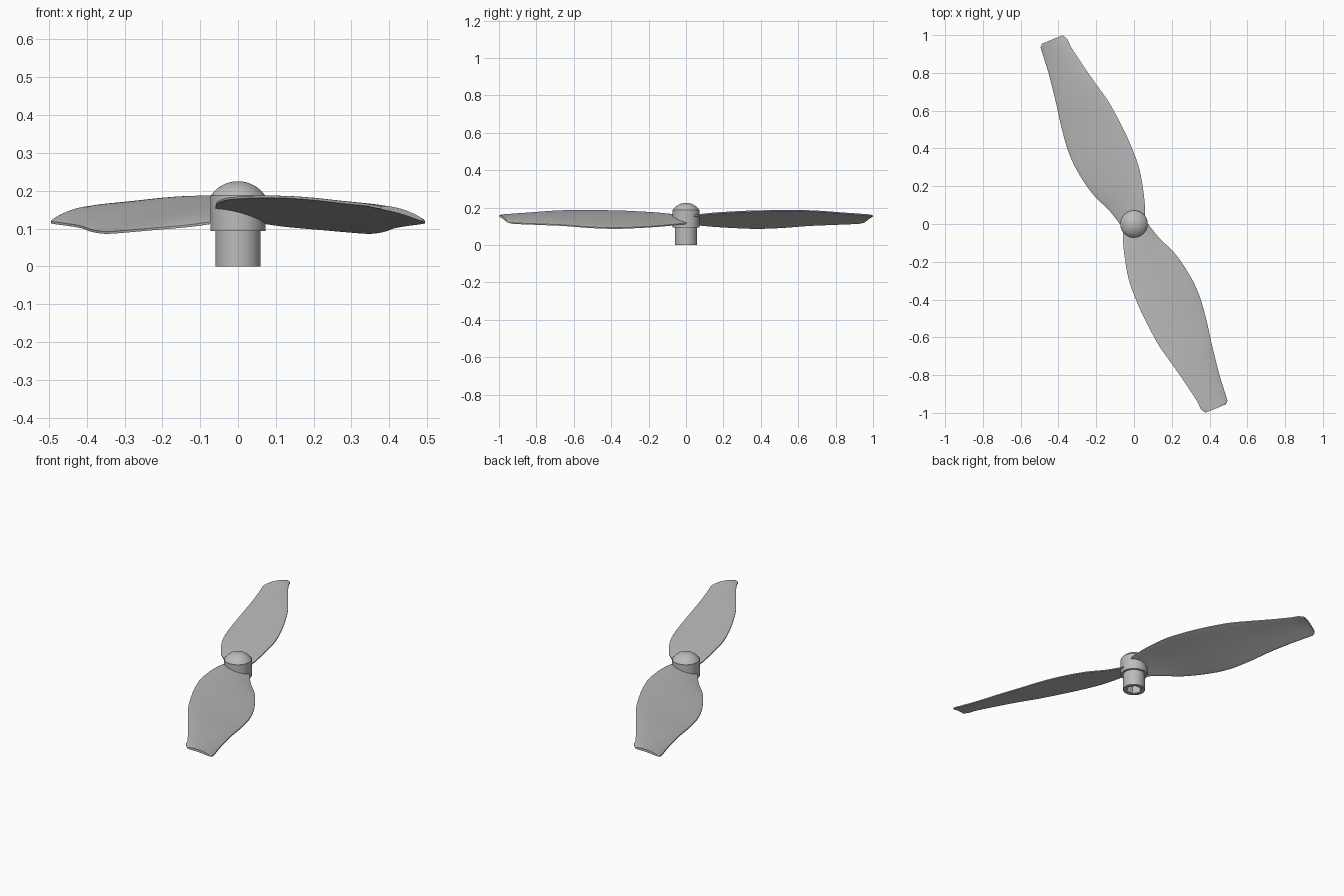
import bpy, bmesh, math
from mathutils import Vector

default_cube = bpy.data.objects.get("Cube")
if default_cube:
    bpy.data.objects.remove(default_cube, do_unlink=True)

# One plastic colour for every part
grey = bpy.data.materials.new("grey_plastic")
grey.use_nodes = True
colour = (0.5, 0.5, 0.5, 1)
grey.diffuse_color = colour
grey.node_tree.nodes["Principled BSDF"].inputs["Base Color"].default_value = colour


def finish(name, bm, angle=30):
    """Turn a bmesh into a shaded object."""
    bmesh.ops.remove_doubles(bm, verts=bm.verts, dist=0.00001)
    bmesh.ops.recalc_face_normals(bm, faces=bm.faces)
    mesh = bpy.data.meshes.new(name)
    bm.to_mesh(mesh)
    bm.free()
    mesh.materials.append(grey)
    obj = bpy.data.objects.new(name, mesh)
    bpy.context.collection.objects.link(obj)
    bpy.ops.object.select_all(action='DESELECT')
    obj.select_set(True)
    bpy.context.view_layer.objects.active = obj
    bpy.ops.object.shade_smooth_by_angle(angle=math.radians(angle))
    return obj


def skin(bm, rings):
    """Join closed loops of points in order and cap both ends."""
    loops = [[bm.verts.new(p) for p in ring] for ring in rings]
    count = len(loops[0])
    for a, b in zip(loops, loops[1:]):
        for i in range(count):
            j = (i + 1) % count
            bm.faces.new((a[i], a[j], b[j], b[i]))
    bm.faces.new(loops[0])
    bm.faces.new(loops[-1])


def circle(radius, z, hexagonal=False, count=48):
    points = []
    for i in range(count):
        a = math.tau * i / count
        r = radius
        if hexagonal:
            sixth = math.pi / 3
            r *= math.cos(sixth / 2) / math.cos(a % sixth - sixth / 2)
        points.append(Vector((r * math.cos(a), r * math.sin(a), z)))
    return points


# Shaft socket with a hexagonal bore open at the bottom
bm = bmesh.new()
skin(bm, [circle(0.042, 0.09, True), circle(0.042, 0, True),
          circle(0.06, 0), circle(0.06, 0.1)])
finish("shaft_socket", bm)

# Collar that carries the blades
bm = bmesh.new()
skin(bm, [circle(0.073, 0.093), circle(0.073, 0.187)])
finish("hub_collar", bm)

# Domed nose: a spherical cap
BASE, RISE, RADIUS = 0.185, 0.04, 0.073
sphere = (RADIUS ** 2 + RISE ** 2) / (2 * RISE)
spread = math.asin(RADIUS / sphere)
bm = bmesh.new()
skin(bm, [circle(sphere * math.sin(spread * k),
                 BASE + RISE - sphere * (1 - math.cos(spread * k)))
          for k in (1 - i / 12.3 for i in range(13))])
finish("nose_dome", bm)

# Blade stations from root to tip: high edge, low edge
STATIONS = [
    ((-.06, -.02, .157), (.06, .02, .113)),
    ((-.055, -.13, .172), (.13, -.07, .103)),
    ((-.03, -.285, .182), (.22, -.16, .095)),
    ((.01, -.40, .186), (.30, -.28, .088)),
    ((.06, -.51, .188), (.35, -.39, .085)),
    ((.13, -.64, .187), (.386, -.52, .09)),
    ((.20, -.74, .182), (.415, -.65, .1)),
    ((.27, -.84, .174), (.45, -.79, .106)),
    ((.335, -.94, .167), (.487, -.91, .111)),
    ((.352, -.977, .164), (.494, -.936, .114)),
    ((.378, -.999, .159), (.486, -.955, .119)),
]


def smooth_path(points, steps=5):
    """Catmull-Rom curve through the points."""
    p = [Vector(q) for q in points]
    p = [p[0]] + p + [p[-1]]
    path = []
    for a, b, c, d in zip(p, p[1:], p[2:], p[3:]):
        for i in range(steps):
            t = i / steps
            path.append(b + (c - a) * t / 2
                        + (a * 2 - b * 5 + c * 4 - d) * t * t / 2
                        + (b * 3 - a - c * 3 + d) * t ** 3 / 2)
    return path + [p[-1]]


def section(high, low, chord=14):
    """Closed, slightly cambered aerofoil loop."""
    top, bottom = [], []
    for i in range(chord + 1):
        v = (1 - math.cos(math.pi * i / chord)) / 2
        bulge = 4 * v * (1 - v)
        middle = high.lerp(low, v)
        middle.z += 0.006 * bulge + 0.004 * (2 * v - 1)
        half = Vector((0, 0, 0.003 + 0.004 * math.sqrt(bulge)))
        top.append(middle + half)
        bottom.append(middle - half)
    return top + bottom[::-1]


high_edge = smooth_path([s[0] for s in STATIONS])
low_edge = smooth_path([s[1] for s in STATIONS])

# Two blades, half a turn apart
for name, side in (("front_blade", 1), ("rear_blade", -1)):
    rings = [section(h, l) for h, l in zip(high_edge, low_edge)]
    for ring in rings:
        for point in ring:
            point.x *= side
            point.y *= side
    bm = bmesh.new()
    skin(bm, rings)
    finish(name, bm, 40)
